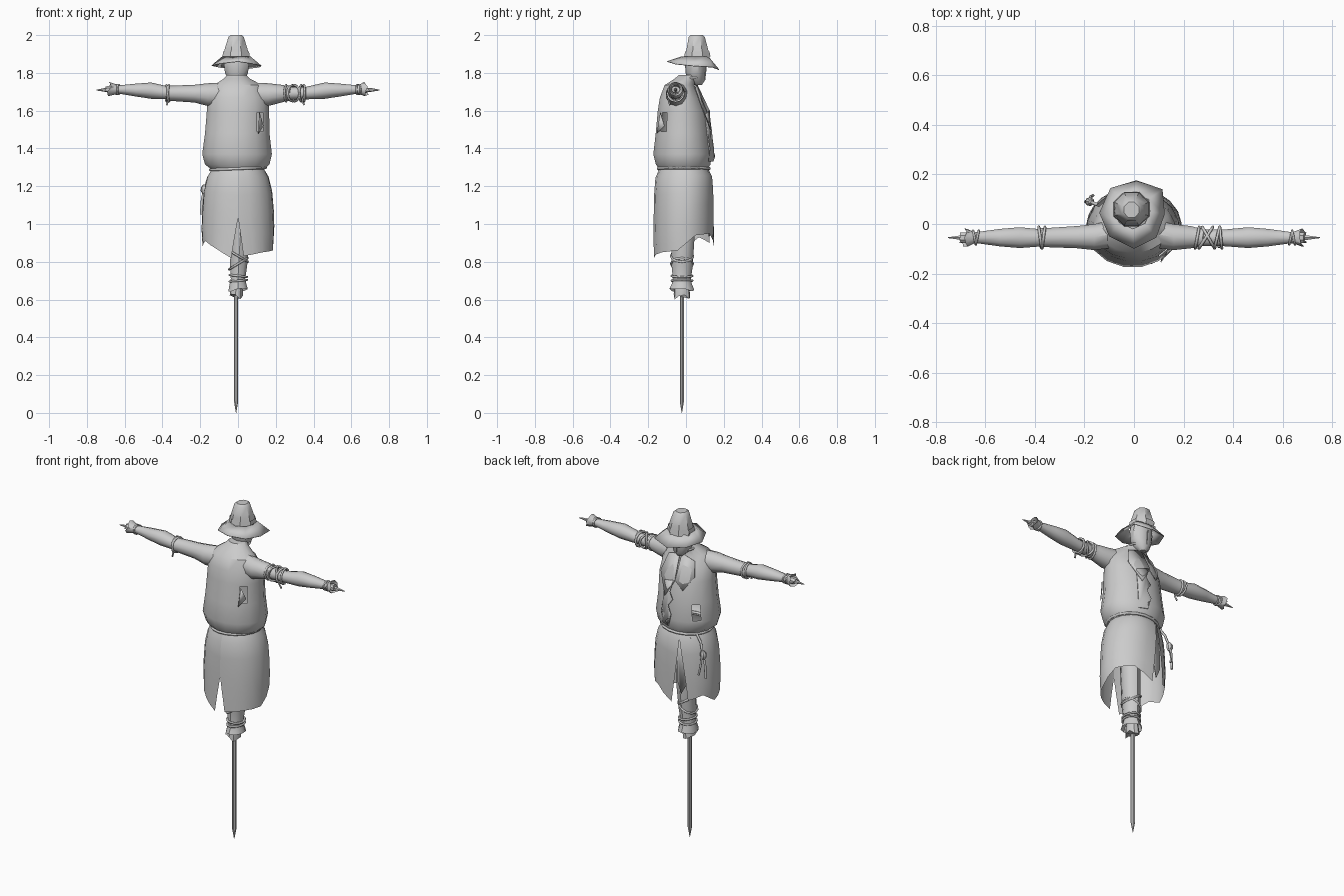
import bpy, bmesh, math, random
from mathutils import Vector
random.seed(4)
pi, cos, sin = math.pi, math.cos, math.sin


def finish(name, bm, angle=38, normals=True):
    if normals:
        bmesh.ops.recalc_face_normals(bm, faces=bm.faces)
    me = bpy.data.meshes.new(name)
    bm.to_mesh(me)
    bm.free()
    me.shade_smooth()
    me.set_sharp_from_angle(angle=math.radians(angle))
    ob = bpy.data.objects.new(name, me)
    bpy.context.collection.objects.link(ob)
    return ob


def place(axis, pos, u, v):
    return (u, v, pos) if axis == 'z' else (pos, u, v)


def loft(name, rings, n=10, axis='z', rag=0, cap=(True, True), holes=()):
    """Skin elliptical rings (pos, centre u, centre v, radius u, radius v)."""
    bm = bmesh.new()
    rows = []
    for k, (p, cu, cv, ru, rv) in enumerate(rings):
        last = k == len(rings) - 1
        row = []
        for i in range(n):
            a = 2 * pi * (i + .5) / n
            q = p + (random.uniform(-rag, rag) if last else 0)
            row.append(bm.verts.new(place(axis, q, cu + ru * cos(a), cv + rv * sin(a))))
        rows.append(row)
    for r, s in zip(rows, rows[1:]):
        for i in range(n):
            bm.faces.new((r[i], r[(i + 1) % n], s[(i + 1) % n], s[i]))
    for flag, row in zip(cap, (rows[0], rows[-1])):
        if flag:
            bm.faces.new(row)
    bmesh.ops.recalc_face_normals(bm, faces=bm.faces)
    for h in holes:
        f = min(bm.faces, key=lambda f: (f.calc_center_median() - Vector(h)).length)
        bmesh.ops.inset_individual(bm, faces=[f], thickness=.014)
        bmesh.ops.delete(bm, geom=[f], context='FACES')
    return finish(name, bm)


def rope(name, pts, r=.006, cyclic=False):
    cu = bpy.data.curves.new(name, 'CURVE')
    cu.dimensions = '3D'
    cu.bevel_depth, cu.bevel_resolution, cu.use_fill_caps = r, 1, True
    sp = cu.splines.new('POLY')
    sp.points.add(len(pts) - 1)
    for p, q in zip(sp.points, pts):
        p.co = (*q, 1)
    sp.use_cyclic_u = cyclic
    ob = bpy.data.objects.new(name, cu)
    bpy.context.collection.objects.link(ob)


def tie(name, axis, pos, u, v, ru, rv, tilt=0, r=.006, n=12):
    rope(name, [place(axis, pos + tilt * cos(t), u + ru * cos(t), v + rv * sin(t))
                for t in (2 * pi * i / n for i in range(n))], r, True)


def patch(name, pts, thick=.004):
    bm = bmesh.new()
    f = bm.faces.new([bm.verts.new(p) for p in pts])
    bmesh.ops.triangulate(bm, faces=[f])
    ob = finish(name, bm, 25)
    ob.modifiers.new('cloth', 'SOLIDIFY').thickness = thick


# pole
loft('pole', [(0, -.01, -.022, .001, .001), (.06, -.01, -.022, .012, .012),
              (1.2, -.01, -.022, .012, .012)], 8)

# stuffed leg with straw end and bindings
loft('leg', [(1.15, .01, -.02, .06, .065), (.93, .012, -.015, .05, .06),
             (.78, .003, -.02, .048, .056), (.71, 0, -.022, .04, .048),
             (.685, 0, -.022, .046, .052), (.65, 0, -.022, .054, .066)], 10, rag=.01, cap=(True, False))
loft('leg_straw', [(.72, -.005, -.022, .025, .03), (.65, -.005, -.022, .034, .042),
                   (.615, -.008, -.022, .036, .044)], 9, rag=.017)
for z, tilt, w in ((.70, .004, .046), (.725, -.005, .046), (.79, .03, .049), (.83, -.03, .05)):
    tie('leg_rope', 'z', z, .002, -.021, w, w + .009, tilt)

# coat body, with torn holes at the back and front
torso = [(1.285, 0, -.012, .138, .128), (1.315, -.004, -.015, .174, .147),
         (1.37, -.005, -.018, .188, .158), (1.48, -.004, -.018, .174, .145),
         (1.6, 0, -.02, .168, .132), (1.67, 0, -.03, .162, .11),
         (1.735, 0, -.035, .13, .08), (1.77, -.006, -.005, .07, .055), (1.79, -.008, .01, .05, .048)]
loft('coat', torso, 16, cap=(False, True), holes=((.115, -.13, 1.54), (-.1, .09, 1.43)))


def front(x, z, off=.008):
    """Point just outside the chest surface."""
    for a, b in zip(torso, torso[1:]):
        if a[0] <= z <= b[0]:
            t = (z - a[0]) / (b[0] - a[0])
            cy, rx, ry = [a[k] + t * (b[k] - a[k]) for k in (2, 3, 4)]
            return (x, cy + ry * math.sqrt(max(0, 1 - (x / rx) ** 2)) + off, z)


# chest collar flaps and ragged front edge
patch('lapel_left', [front(*p) for p in ((-.01, 1.74), (-.09, 1.71), (-.11, 1.63), (-.06, 1.55), (-.01, 1.6))])
patch('lapel_right', [front(*p, .014) for p in ((.0, 1.74), (.08, 1.72), (.11, 1.62), (.05, 1.5), (-.01, 1.6))])
edge = [(.0, 1.6), (.02, 1.53), (-.005, 1.49), (.025, 1.45), (.0, 1.4), (.03, 1.36), (.02, 1.33)]
patch('coat_front_edge', [front(*p, .012) for p in edge] +
      [front(.07, z, .002) for z in (1.33, 1.4, 1.48, 1.58)], .006)
patch('torn_flap', [(.115, -.137, 1.59), (.135, -.115, 1.52), (.11, -.155, 1.48)])


# coat skirt: two panels, split at the back and open at the front
def skirt(name, top, bottom, slit_end, hems, n=10):
    bm = bmesh.new()
    prof = [(0, .14, .13), (.1, .163, .15), (.3, .182, .157), (.55, .19, .159), (.78, .193, .16), (1, .188, .16)]
    rows = []
    for f, rx, ry in prof:
        row = []
        for i in range(n + 1):
            ab = []
            for k in (0, 1):
                w = max(0, (f - .55) / .45) if k == slit_end else f
                ab.append(top[k] + (bottom[k] - top[k]) * w)
            a = math.radians(ab[0] + (ab[1] - ab[0]) * i / n)
            h = i / n * (len(hems) - 1)
            j = min(int(h), len(hems) - 2)
            hem = hems[j] + (hems[j + 1] - hems[j]) * (h - j)
            row.append(bm.verts.new((rx * cos(a), -.012 + ry * sin(a), 1.29 + (hem - 1.29) * f)))
        rows.append(row)
    for r, s in zip(rows, rows[1:]):
        for i in range(n):
            bm.faces.new((r[i], r[i + 1], s[i + 1], s[i]))
    finish(name, bm)


skirt('skirt_right', (-90, 108), (-81, 92), 0, [.83, .85, .86, .94, .95, .88])
skirt('skirt_left', (106, 270), (122, 259), 1, [.9, .93, .88, .91, .87, .82])
patch('skirt_inner_flap', [(-.01, .105, 1.28), (-.1, .1, 1.27), (-.09, .115, 1.0), (-.055, .125, .93), (-.035, .13, 1.0)])

# belt rope with knot and loose ends
tie('belt_rope', 'z', 1.293, 0, -.012, .146, .137, .006, .008, 18)
rope('belt_hanging_end', [(-.12, .07, 1.29), (-.155, .08, 1.25), (-.175, .09, 1.19), (-.19, .09, 1.13), (-.195, .09, 1.05)], .007)
rope('belt_second_end', [(-.17, .09, 1.2), (-.175, .11, 1.13), (-.165, .115, 1.07)], .006)
loft('belt_knot', [(1.16, -.18, .09, .008, .008), (1.175, -.18, .09, .018, .018),
                   (1.195, -.178, .09, .018, .018), (1.21, -.175, .09, .008, .008)], 7)

# arms: sleeve, stuffed forearm, ragged cuff, straw and wooden tip
for side, s, end in (('left', -1, .375), ('right', 1, .275)):
    loft(side + '_sleeve', [(s * .06, -.035, 1.685, .06, .065), (s * .16, -.053, 1.685, .055, .06),
                            (s * .23, -.053, 1.69, .047, .047), (s * (end - .015), -.055, 1.692, .04, .04),
                            (s * end, -.055, 1.692, .042, .042)], 10, 'x', .006)
    loft(side + '_forearm', [(s * .24, -.055, 1.69, .034, .034), (s * .36, -.056, 1.693, .035, .033),
                             (s * .46, -.055, 1.706, .044, .043), (s * .54, -.055, 1.709, .037, .034),
                             (s * .63, -.055, 1.712, .024, .022), (s * .645, -.055, 1.713, .025, .026),
                             (s * .68, -.055, 1.715, .038, .038)], 10, 'x', .012, (True, False))
    loft(side + '_hand_straw', [(s * .63, -.055, 1.712, .015, .015), (s * .675, -.055, 1.712, .023, .02),
                                (s * .695, -.055, 1.712, .022, .018)], 8, 'x', .014)
    loft(side + '_stick', [(s * .2, -.055, 1.7, .01, .01), (s * .7, -.055, 1.71, .01, .011),
                           (s * .75, -.055, 1.709, .002, .002)], 6, 'x')
    for d, t in ((.632, .006), (.643, -.006)):
        tie(side + '_wrist_rope', 'x', s * d, -.055, 1.712, .028, .026, t, .005, 10)
    ties = ((.365, .006), (.378, -.006)) if s < 0 else ((.255, .008), (.29, .028), (.3, -.025), (.335, .01), (.35, -.004))
    for d, t in ties:
        tie(side + '_sleeve_rope', 'x', s * d, -.055, 1.692, .043, .043, t)
    d = s * ties[-1][0]
    rope(side + '_rope_end', [(d, -.09, 1.68), (d - .01 * s, -.092, 1.655), (d, -.085, 1.63)], .005)

# sack head and neck binding
loft('head', [(1.735, -.008, .065, .018, .018), (1.76, -.008, .055, .045, .045), (1.8, -.008, .05, .064, .052),
              (1.85, -.008, .05, .07, .056), (1.9, -.008, .055, .06, .052)], 10)
tie('neck_rope', 'z', 1.772, -.008, .03, .058, .05, 0)
rope('face_seam', [(-.008, .06, 1.735), (-.008, .1, 1.765), (-.008, .105, 1.81), (-.008, .108, 1.85)], .003)

# hat: tapered crown, band and a drooping uneven brim
loft('hat_crown', [(1.875, -.01, .06, .075, .072), (1.925, -.01, .06, .066, .062),
                   (1.99, -.01, .057, .044, .046), (2.0, -.01, .057, .032, .034)], 8, cap=(False, True))
loft('hat_band', [(1.888, -.01, .06, .078, .075), (1.912, -.01, .06, .074, .07)], 8, cap=(False, False))
rim = [(.115, .14, 1.832), (.01, .176, 1.818), (-.095, .145, 1.83), (-.14, .045, 1.84),
       (-.1, -.05, 1.85), (0, -.1, 1.862), (.09, -.055, 1.848), (.124, .04, 1.838)]
bm = bmesh.new()
outer = [bm.verts.new(p) for p in rim]
inner = [bm.verts.new((-.01 + (x + .01) * .56, .06 + (y - .06) * .5, 1.888)) for x, y, z in rim]
for i in range(8):
    j = (i + 1) % 8
    bm.faces.new((outer[i], outer[j], inner[j], inner[i]))
brim = finish('hat_brim', bm, 30)
brim.modifiers.new('felt', 'SOLIDIFY').thickness = .004
